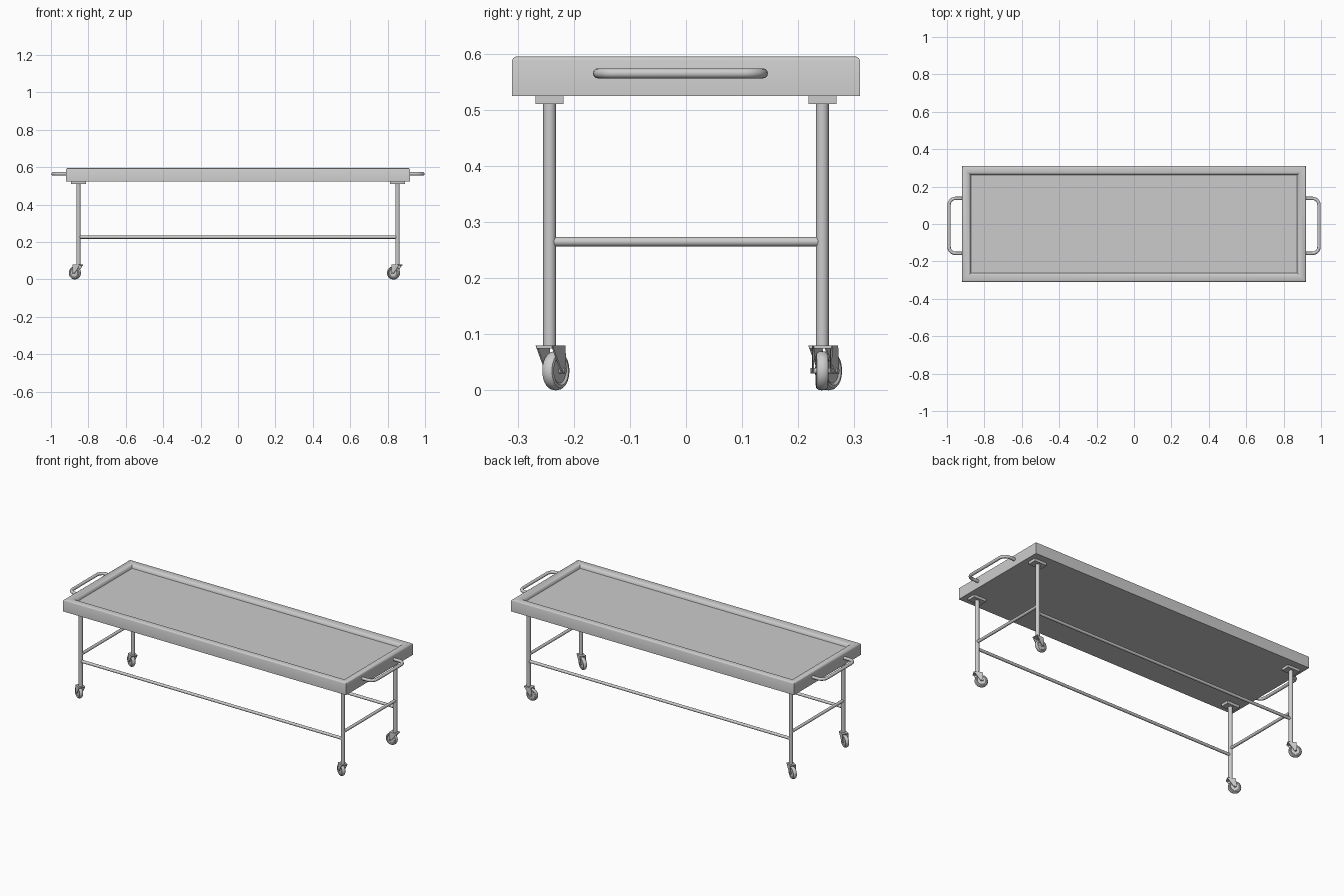
import bpy, bmesh
from math import radians, sin, cos, pi
from mathutils import Matrix, Vector

if "Cube" in bpy.data.objects:
    bpy.data.objects.remove(bpy.data.objects["Cube"])


def finish(name, bm, angle=35):
    bmesh.ops.recalc_face_normals(bm, faces=bm.faces[:])
    me = bpy.data.meshes.new(name)
    bm.to_mesh(me)
    bm.free()
    ob = bpy.data.objects.new(name, me)
    bpy.context.collection.objects.link(ob)
    bpy.ops.object.select_all(action='DESELECT')
    ob.select_set(True)
    bpy.context.view_layer.objects.active = ob
    bpy.ops.object.shade_smooth_by_angle(angle=radians(angle))
    return ob


def box(name, center, size):
    bm = bmesh.new()
    bmesh.ops.create_cube(bm, size=1, matrix=Matrix.Translation(center) @ Matrix.Diagonal((*size, 1)))
    return finish(name, bm)


def rod(name, a, b, r, sides=20):
    a, b = Vector(a), Vector(b)
    d = b - a
    m = Matrix.Translation((a + b) / 2) @ d.to_track_quat('Z', 'Y').to_matrix().to_4x4()
    bm = bmesh.new()
    bmesh.ops.create_cone(bm, cap_ends=True, segments=sides, radius1=r, radius2=r,
                          depth=d.length, matrix=m)
    return finish(name, bm)


def lathe(name, profile, matrix, steps=32):
    # profile of (radius, axial position), turned about local y
    bm = bmesh.new()
    vs = [bm.verts.new((r, y, 0)) for r, y in profile]
    es = [bm.edges.new(p) for p in zip(vs, vs[1:])]
    bmesh.ops.spin(bm, geom=vs + es, cent=(0, 0, 0), axis=(0, 1, 0), angle=2 * pi, steps=steps)
    bmesh.ops.remove_doubles(bm, verts=bm.verts[:], dist=1e-5)
    bm.transform(matrix)
    return finish(name, bm)


# Tray with rounded rim and sunken top: rectangles stepped inward
HX, HY = 0.92, 0.31
steps = [(0, .525), (0, .588), (.002, .592), (.007, .595), (.028, .595), (.037, .593),
         (.043, .588), (.047, .581), (.049, .573)]
bm = bmesh.new()
rings = [[bm.verts.new((sx * (HX - i), sy * (HY - i), z))
          for sx, sy in ((-1, -1), (1, -1), (1, 1), (-1, 1))] for i, z in steps]
for lo, hi in zip(rings, rings[1:]):
    for k in range(4):
        n = (k + 1) % 4
        bm.faces.new((lo[k], lo[n], hi[n], hi[k]))
bm.faces.new(rings[0])
bm.faces.new(rings[-1])
finish('tray', bm, 40)

# End handles: bent tubes
for s, side in ((-1, 'left'), (1, 'right')):
    r, xo, y0, y1, z = 0.035, 0.989, -0.157, 0.137, 0.565
    pts = [(0.915, y0)]
    for cy, start in ((y0 + r, -90), (y1 - r, 0)):
        pts += [(xo - r + r * cos(radians(start + t)), cy + r * sin(radians(start + t)))
                for t in range(0, 91, 15)]
    pts.append((0.915, y1))
    cu = bpy.data.curves.new('handle_path', 'CURVE')
    cu.dimensions = '3D'
    cu.bevel_depth = 0.009
    cu.bevel_resolution = 4
    sp = cu.splines.new('POLY')
    sp.points.add(len(pts) - 1)
    for p, (x, y) in zip(sp.points, pts):
        p.co = (s * x, y, z, 1)
    sp.use_smooth = True
    ob = bpy.data.objects.new(side + '_handle', cu)
    bpy.context.collection.objects.link(ob)

# Wheel and hub profiles
WHEEL = [(0, -.008), (.022, -.008), (.026, -.011), (.031, -.010), (.034, -.006), (.035, 0),
         (.034, .006), (.031, .010), (.026, .011), (.022, .008), (0, .008)]
HUB = [(0, -.020), (.005, -.020), (.005, .020), (0, .020)]
FORK = [(-.020, .080), (.026, .080), (.030, .030), (.016, .030)]


def caster(tag, x, y, angle):
    base = Matrix.Translation((x, y, 0)) @ Matrix.Rotation(radians(angle), 4, 'Z')
    axle = base @ Matrix.Translation((.022, 0, .035))
    lathe(tag + '_wheel', WHEEL, axle)
    lathe(tag + '_axle', HUB, axle, 12)
    # Fork: two side plates and a bridge
    bm = bmesh.new()
    for s in (-1, 1):
        f = bm.faces.new([bm.verts.new((a, s * .016 - .0015, z)) for a, z in FORK])
        ext = bmesh.ops.extrude_face_region(bm, geom=[f])
        bmesh.ops.translate(bm, vec=(0, .003, 0),
                            verts=[v for v in ext['geom'] if isinstance(v, bmesh.types.BMVert)])
        bm.faces.new([v for v in f.verts]) if not f.is_valid else None
    bmesh.ops.create_cube(bm, size=1, matrix=Matrix.Translation((.003, 0, .0775))
                          @ Matrix.Diagonal((.046, .032, .005, 1)))
    bm.transform(base)
    finish(tag + '_fork', bm)


# Legs, mounting pads and swivelled casters
LX, LY = 0.853, 0.243
swivel = {(-1, -1): 150, (1, -1): 150, (-1, 1): 150, (1, 1): 182}
for (sx, sy), ang in swivel.items():
    tag = ('front' if sy < 0 else 'back') + ('_left' if sx < 0 else '_right')
    x, y = sx * LX, sy * LY
    rod(tag + '_leg', (x, y, .078), (x, y, .512), .0115)
    box(tag + '_pad', (x, y, .518), (.08, .05, .016))
    caster(tag + '_caster', x, y, ang)

# Long rails and end cross rails
for s, a, b in ((-1, 'front', 'left'), (1, 'back', 'right')):
    rod(a + '_long_rail', (-LX, s * LY, .226), (LX, s * LY, .226), .0085)
    rod(b + '_cross_rail', (s * LX, -LY, .265), (s * LX, LY, .265), .0085)
